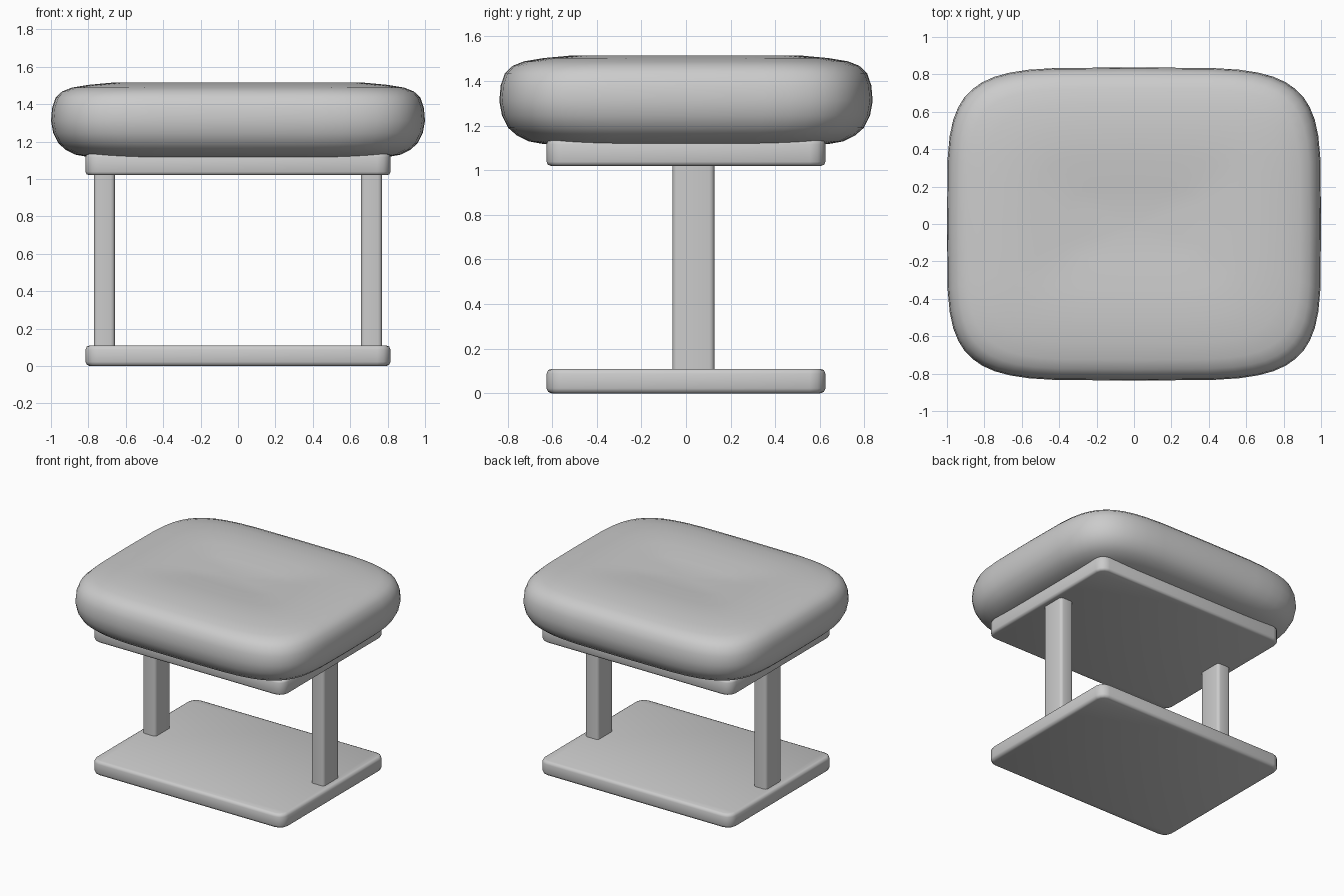
import bpy, bmesh, math

if "Cube" in bpy.data.objects:
    bpy.data.objects.remove(bpy.data.objects["Cube"])


def add_object(name, bm, angle):
    bmesh.ops.recalc_face_normals(bm, faces=bm.faces)
    mesh = bpy.data.meshes.new(name)
    bm.to_mesh(mesh)
    bm.free()
    obj = bpy.data.objects.new(name, mesh)
    bpy.context.collection.objects.link(obj)
    bpy.ops.object.select_all(action='DESELECT')
    obj.select_set(True)
    bpy.context.view_layer.objects.active = obj
    bpy.ops.object.shade_smooth_by_angle(angle=math.radians(angle))
    return obj


def rounded_box(name, lo, hi, corner, rim):
    """Box with rounded vertical corners, then optionally softened rims."""
    bm = bmesh.new()
    bmesh.ops.create_cube(bm, size=1)
    for v in bm.verts:
        v.co = [(a + b) / 2 + c * (b - a) for a, b, c in zip(lo, hi, v.co)]
    upright = [e for e in bm.edges
               if abs(e.verts[0].co.z - e.verts[1].co.z) > 1e-4]
    bmesh.ops.bevel(bm, geom=upright, offset=corner, segments=3,
                    profile=0.5, affect='EDGES')
    if rim:
        rims = [e for e in bm.edges
                if abs(e.verts[0].co.z - e.verts[1].co.z) < 1e-4]
        bmesh.ops.bevel(bm, geom=rims, offset=rim, segments=2,
                        profile=0.5, affect='EDGES')
    return add_object(name, bm, 50)


def cushion(name, profile, bottom_z, centre_z, segments=48, power=4.7):
    """Stack of squarish oval rings following an (inset, height) profile."""
    bm = bmesh.new()

    def squash(c):
        return math.copysign(abs(c) ** (2 / power), c)

    rings = []
    for inset, z in profile:
        ring = []
        for i in range(segments):
            t = 2 * math.pi * i / segments
            ring.append(bm.verts.new(((1.0 - inset) * squash(math.cos(t)),
                                      (0.837 - inset) * squash(math.sin(t)), z)))
        rings.append(ring)
    for a, b in zip(rings, rings[1:]):
        for i in range(segments):
            j = (i + 1) % segments
            bm.faces.new((a[i], a[j], b[j], b[i]))
    for ring, z in ((rings[0], bottom_z), (rings[-1], centre_z)):
        tip = bm.verts.new((0, 0, z))
        for i in range(segments):
            bm.faces.new((ring[i], ring[(i + 1) % segments], tip))
    return add_object(name, bm, 80)


# Base and seat support plates
rounded_box("base_plate", (-0.815, -0.625, 0.0), (0.815, 0.625, 0.11), 0.07, 0.022)
rounded_box("seat_plate", (-0.815, -0.625, 1.02), (0.815, 0.625, 1.135), 0.07, 0.018)

# Pair of uprights
for side, x in (("left", -0.714), ("right", 0.714)):
    rounded_box(side + "_upright", (x - 0.056, -0.06, 0.09),
                (x + 0.056, 0.127, 1.04), 0.022, 0)

# Padded seat with a shallow dip in the middle
cushion("seat_cushion",
        [(0.32, 1.115), (0.2, 1.117), (0.13, 1.13), (0.08, 1.155), (0.04, 1.19),
         (0.012, 1.245), (0.0, 1.31), (0.006, 1.38), (0.025, 1.435),
         (0.06, 1.468), (0.11, 1.488), (0.2, 1.503), (0.33, 1.515),
         (0.48, 1.51), (0.65, 1.497)],
        1.115, 1.48)
